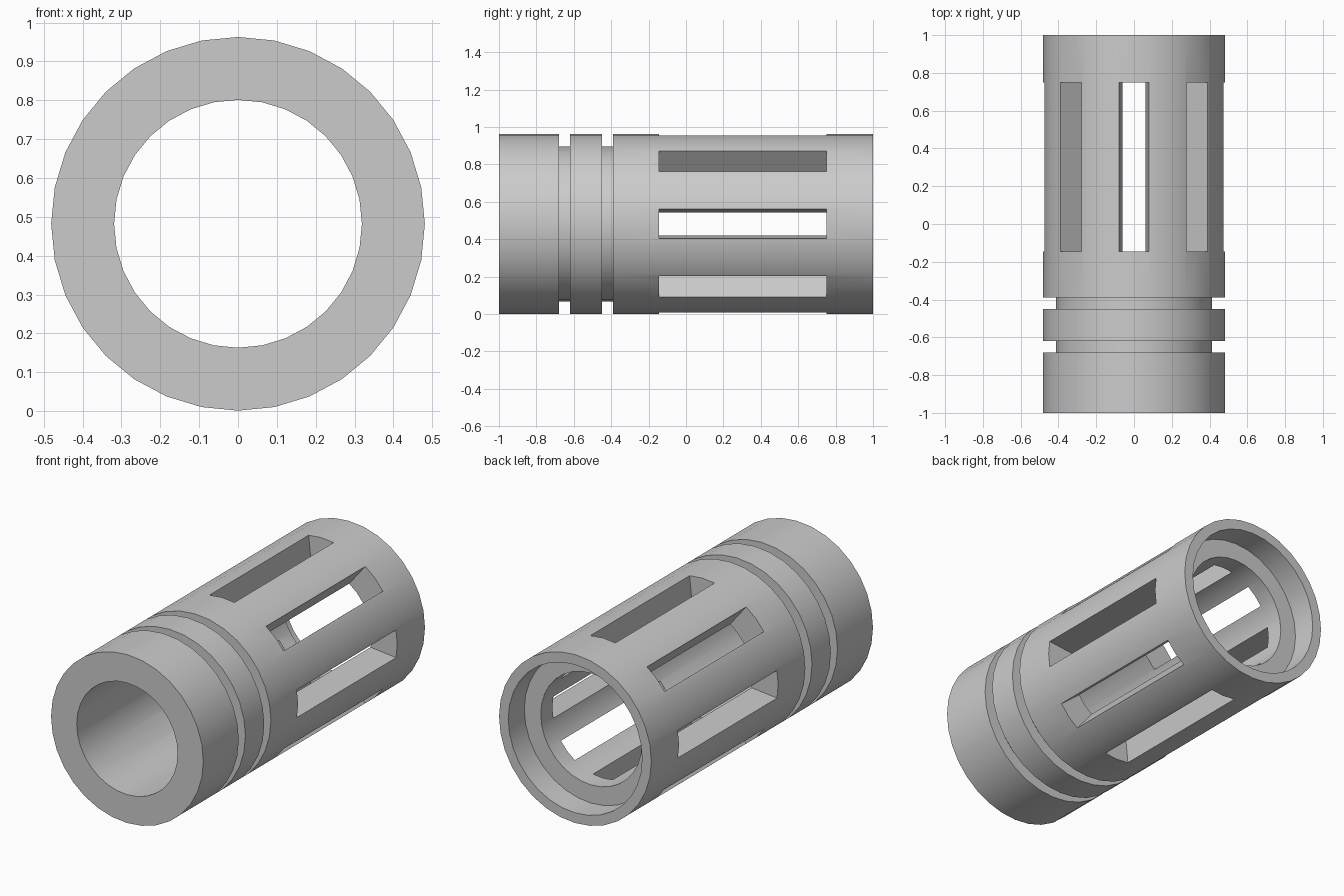
import bpy, bmesh, math

if "Cube" in bpy.data.objects:
    bpy.data.objects.remove(bpy.data.objects["Cube"])

SIDES = 32
AXIS_Z = 0.482
SLOTS = 8


def make_object(name, bm):
    bmesh.ops.recalc_face_normals(bm, faces=bm.faces[:])
    mesh = bpy.data.meshes.new(name)
    bm.to_mesh(mesh)
    bm.free()
    obj = bpy.data.objects.new(name, mesh)
    obj.location.z = AXIS_Z
    bpy.context.collection.objects.link(obj)
    return obj


def lathe(name, profile):
    """Spin a closed (radius, y) profile around the y axis."""
    bm = bmesh.new()
    rings = []
    for i in range(SIDES):
        a = 2 * math.pi * i / SIDES
        rings.append([bm.verts.new((r * math.cos(a), y, r * math.sin(a)))
                      for r, y in profile])
    n = len(profile)
    for i in range(SIDES):
        p, q = rings[i], rings[(i + 1) % SIDES]
        for j in range(n):
            k = (j + 1) % n
            bm.faces.new((p[j], p[k], q[k], q[j]))
    return make_object(name, bm)


# Tube body: two outer grooves, plain bore, counterbore at the back
R, GROOVE, BORE, RECESS = 0.481, 0.414, 0.319, 0.423
body = lathe("slotted_tube", [
    (R, -1), (R, -0.68), (GROOVE, -0.68), (GROOVE, -0.62),
    (R, -0.62), (R, -0.45), (GROOVE, -0.45), (GROOVE, -0.39),
    (R, -0.39), (R, 1), (RECESS, 1), (RECESS, 0.855),
    (BORE, 0.855), (BORE, -1)])

# Slot cutters: tapered blocks, narrower towards the bore
bm = bmesh.new()
for s in range(SLOTS):
    a = 2 * math.pi * s / SLOTS
    c, d = math.cos(a), math.sin(a)
    ends = []
    for y in (-0.145, 0.75):
        ends.append([bm.verts.new((r * c - w * d, y, r * d + w * c))
                     for r, w in ((0.2, -0.050), (0.6, -0.092),
                                  (0.6, 0.092), (0.2, 0.050))])
    lo, hi = ends
    bm.faces.new(lo)
    bm.faces.new(hi[::-1])
    for j in range(4):
        k = (j + 1) % 4
        bm.faces.new((lo[j], hi[j], hi[k], lo[k]))
cutter = make_object("slot_cutter", bm)
cutter.hide_render = True

# Cut the slots, then smooth the round walls
cut = body.modifiers.new("slots", 'BOOLEAN')
cut.operation = 'DIFFERENCE'
cut.solver = 'EXACT'
cut.object = cutter
bpy.context.view_layer.objects.active = body
body.select_set(True)
bpy.ops.object.modifier_apply(modifier=cut.name)
bpy.data.objects.remove(cutter)
bpy.ops.object.shade_smooth_by_angle(angle=math.radians(30))
